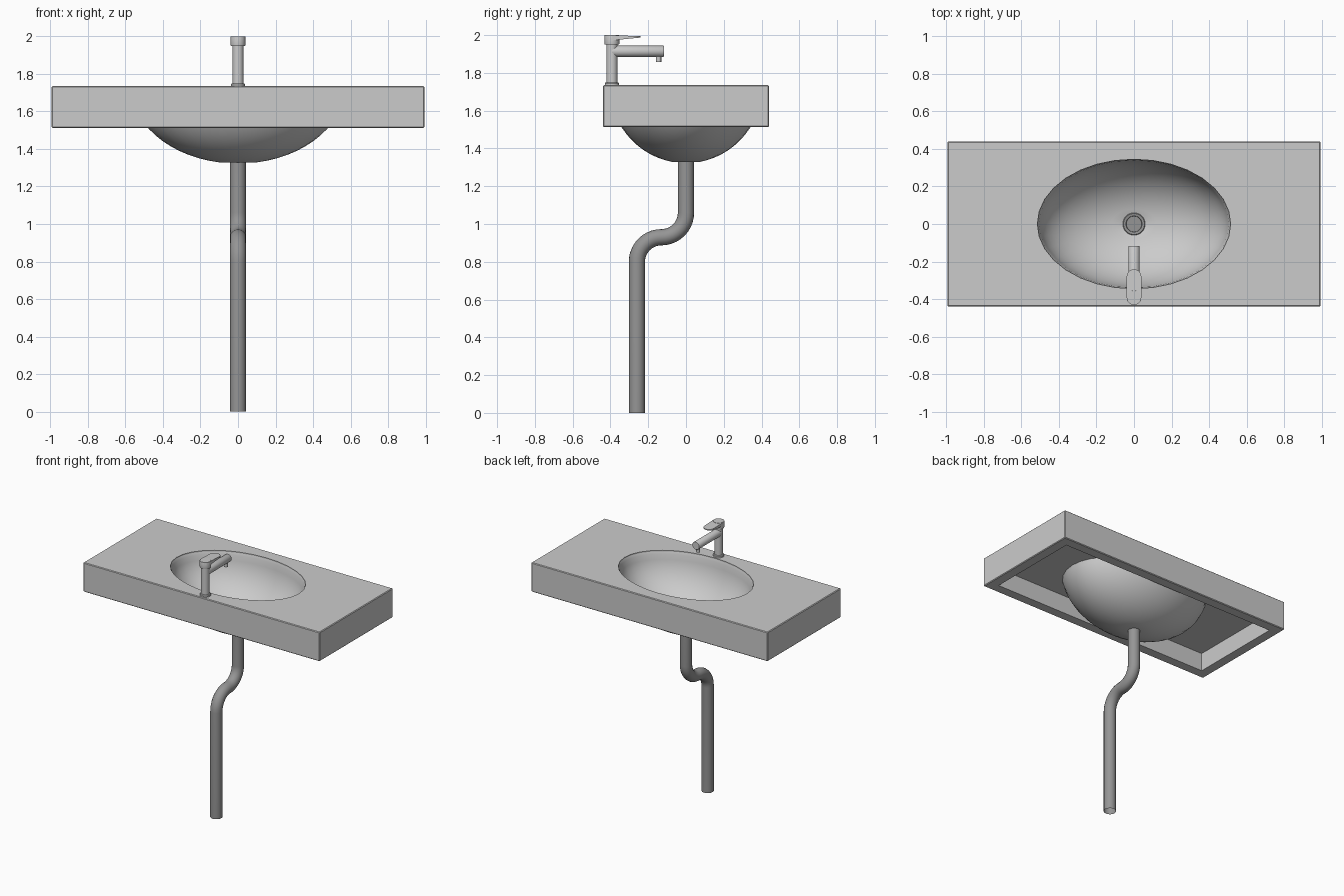
import bpy, bmesh, math
from mathutils import Matrix

if "Cube" in bpy.data.objects:
    bpy.data.objects.remove(bpy.data.objects["Cube"])


def smooth(ob, angle=35):
    bpy.ops.object.select_all(action='DESELECT')
    ob.select_set(True)
    bpy.context.view_layer.objects.active = ob
    bpy.ops.object.shade_smooth_by_angle(angle=math.radians(angle))


def finish(name, bm, angle=35):
    bmesh.ops.recalc_face_normals(bm, faces=bm.faces)
    me = bpy.data.meshes.new(name)
    bm.to_mesh(me)
    bm.free()
    ob = bpy.data.objects.new(name, me)
    bpy.context.collection.objects.link(ob)
    smooth(ob, angle)
    return ob


def loft(name, rings, n=32, caps=True, closed=False, matrix=None, angle=35):
    """Skin elliptical rings given as (rx, ry, z)."""
    bm = bmesh.new()
    loops = [[bm.verts.new((rx * math.cos(2 * math.pi * i / n),
                            ry * math.sin(2 * math.pi * i / n), z)) for i in range(n)]
             for rx, ry, z in rings]
    pairs = list(zip(loops, loops[1:]))
    if closed:
        pairs.append((loops[-1], loops[0]))
    for a, b in pairs:
        for i in range(n):
            j = (i + 1) % n
            bm.faces.new((a[i], a[j], b[j], b[i]))
    if caps and not closed:
        bm.faces.new(loops[0][::-1])
        bm.faces.new(loops[-1])
    if matrix:
        bm.transform(matrix)
    return finish(name, bm, angle)


def box(name, size, centre, bevel=0):
    bm = bmesh.new()
    bmesh.ops.create_cube(bm, size=1, matrix=Matrix.Translation(centre) @ Matrix.Diagonal((*size, 1)))
    if bevel:
        bmesh.ops.bevel(bm, geom=bm.edges[:], offset=bevel, segments=1, affect='EDGES')
    return finish(name, bm)


def cut(ob, cutter):
    mod = ob.modifiers.new("cut", 'BOOLEAN')
    mod.operation, mod.solver, mod.object = 'DIFFERENCE', 'EXACT', cutter
    bpy.context.view_layer.objects.active = ob
    bpy.ops.object.modifier_apply(modifier=mod.name)
    bpy.data.objects.remove(cutter)


dark = bpy.data.materials.new("dark_metal")
dark.diffuse_color = (0.3, 0.3, 0.3, 1)
dark.use_nodes = True
dark.node_tree.nodes["Principled BSDF"].inputs["Base Color"].default_value = dark.diffuse_color
TOP, LOW, UNDER = 1.735, 1.513, 1.65
N = 32

# Counter slab, hollow underneath, with an oval opening
counter = box("counter", (1.988, 0.88, TOP - LOW), (0, 0, (TOP + LOW) / 2), 0.005)
cut(counter, box("cavity_cutter", (1.988 - 0.15, 0.88 - 0.15, 0.3), (0, 0, UNDER - 0.15)))
cut(counter, loft("opening_cutter", [(0.515, 0.345, 1.4), (0.515, 0.345, 1.9)], N))
smooth(counter, 30)

# Basin: inner and outer half-ellipsoid shells joined at rim and drain
inner, outer = [(0.515, 0.345, TOP - 0.008)], []
for k in range(13):
    a = math.radians(4 + k * 79 / 12)
    inner.append((0.508 * math.cos(a), 0.340 * math.cos(a), TOP - 0.35 * math.sin(a)))
for k in range(13):
    a = math.radians(10 + k * 70 / 12)
    outer.append((0.57 * math.cos(a), 0.405 * math.cos(a), TOP - 0.413 * math.sin(a)))
inner += [(0.055, 0.035, 1.385), (0.042, 0.032, 1.38)]
outer.append((0.038, 0.038, 1.327))
loft("basin", inner + outer[::-1], N, closed=True, angle=40)

# Drain: raised ring and sunken plug
ring = loft("drain_ring", [(0.060, 0.060, 1.378), (0.060, 0.060, 1.394), (0.056, 0.056, 1.398),
                           (0.043, 0.043, 1.396), (0.040, 0.040, 1.378)], caps=False, closed=True)
plug = loft("drain_plug", [(0.041, 0.041, 1.372), (0.041, 0.041, 1.388)])

# Waste pipe with a double bend towards the front
R, arc = 0.13, [math.radians(90 * i / 10) for i in range(11)]
path = [(0, 0, 1.36)]
path += [(0, -R + R * math.cos(a), 1.06 - R * math.sin(a)) for a in arc]
path += [(0, -R - R * math.sin(a), 0.80 + R * math.cos(a)) for a in arc[1:]]
path += [(0, -2 * R, 0)]
cu = bpy.data.curves.new("waste_pipe", 'CURVE')
cu.dimensions = '3D'
cu.bevel_depth, cu.bevel_resolution = 0.043, 6
sp = cu.splines.new('POLY')
sp.points.add(len(path) - 1)
for p, co in zip(sp.points, path):
    p.co = (*co, 1)
sp.use_smooth = True
pipe = bpy.data.objects.new("waste_pipe", cu)
bpy.context.collection.objects.link(pipe)
for ob in (ring, plug, pipe):
    ob.data.materials.append(dark)

# Tap body with base flange and cap
FY = -0.392
at = Matrix.Translation((0, FY, 0))
loft("tap_base", [(0.038, 0.038, TOP - 0.005), (0.038, 0.038, 1.745), (0.034, 0.034, 1.75)], matrix=at)
loft("tap_body", [(0.029, 0.029, 1.74), (0.029, 0.029, 1.96)], matrix=at)
loft("tap_cap", [(0.038, 0.038, 1.950), (0.039, 0.039, 1.954), (0.039, 0.039, 1.994),
                 (0.037, 0.037, 2.0)], matrix=at)

# Spout and nozzle
along = Matrix.Translation((0, FY, 1.914)) @ Matrix.Rotation(math.radians(-90), 4, 'X')
loft("spout", [(0.030, 0.030, 0.0), (0.030, 0.030, 0.272), (0.028, 0.028, 0.275)], matrix=along)
loft("nozzle", [(0.014, 0.014, 1.858), (0.014, 0.014, 1.9)], 20,
     matrix=Matrix.Translation((0, -0.145, 0)))

# Lever: rounded plate thinning towards its tip
bm = bmesh.new()
outline = []
for i in range(26):
    tip = i < 13
    a = math.pi * (i if tip else i - 1) / 12
    outline.append((0.039 * math.cos(a), (-0.280 if tip else FY) + 0.039 * math.sin(a)))
rows = []
for side in (0, 1):
    row = []
    for x, y in outline:
        t = max(0, (y - FY) / 0.151)
        row.append(bm.verts.new((x, y, 2.0 - 0.006 * t if side else 1.972 + 0.015 * t)))
    rows.append(row)
bm.faces.new(rows[0][::-1])
bm.faces.new(rows[1])
for i in range(len(outline)):
    j = (i + 1) % len(outline)
    bm.faces.new((rows[0][i], rows[0][j], rows[1][j], rows[1][i]))
finish("lever", bm)
